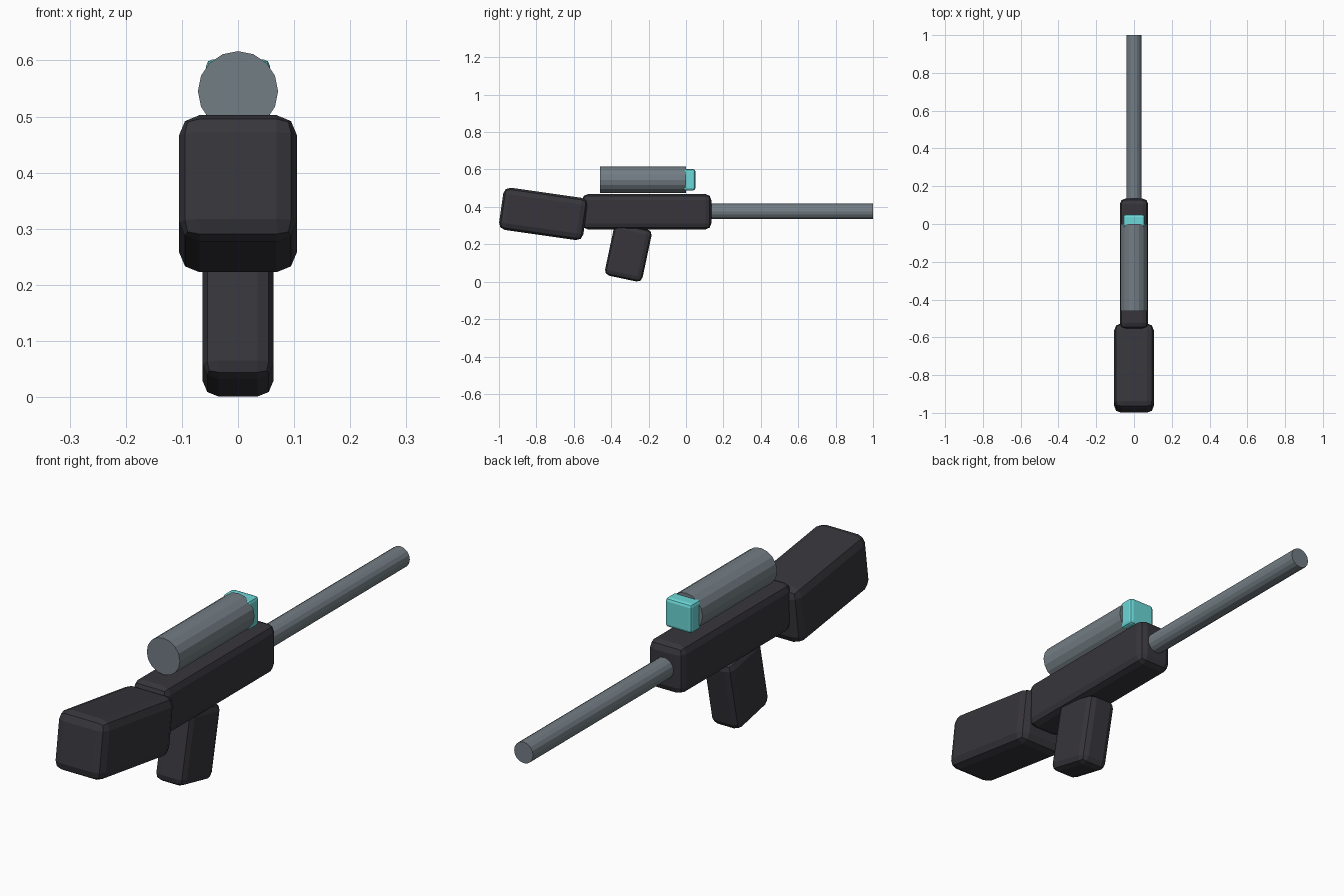
import bpy
import math

if "Cube" in bpy.data.objects:
    bpy.data.objects.remove(bpy.data.objects["Cube"])


def material(name, rgb):
    m = bpy.data.materials.new(name)
    m.diffuse_color = (*rgb, 1.0)
    m.use_nodes = True
    m.node_tree.nodes["Principled BSDF"].inputs["Base Color"].default_value = m.diffuse_color
    return m


DARK = material("dark charcoal", (0.038, 0.036, 0.044))
STEEL = material("steel grey", (0.17, 0.205, 0.23))
TEAL = material("bright teal", (0.15, 0.68, 0.68))


def rounded_box(name, centre, size, tilt, bevel, mat):
    """Box tilted about x, with two-step rounded edges."""
    bpy.ops.mesh.primitive_cube_add(size=1, location=centre)
    ob = bpy.context.object
    ob.name = name
    ob.scale = size
    bpy.ops.object.transform_apply(location=False, rotation=False, scale=True)
    ob.rotation_euler.x = math.radians(tilt)
    mod = ob.modifiers.new("rounded edges", "BEVEL")
    mod.width = bevel
    mod.segments = 2
    ob.data.materials.append(mat)
    return ob


def tube(name, y0, y1, z, radius, mat):
    """Sixteen-sided cylinder running along y."""
    bpy.ops.mesh.primitive_cylinder_add(
        vertices=16, radius=radius, depth=y1 - y0,
        location=(0, (y0 + y1) / 2, z), rotation=(math.pi / 2, 0, 0))
    ob = bpy.context.object
    ob.name = name
    ob.data.materials.append(mat)
    return ob


# Main body, tilted stock and grip
rounded_box("body", (0, -0.21, 0.374), (0.15, 0.69, 0.188), 0, 0.03, DARK)
rounded_box("stock", (0, -0.763, 0.3625), (0.21, 0.455, 0.228), -8.1, 0.036, DARK)
rounded_box("grip", (0, -0.3085, 0.156), (0.126, 0.205, 0.285), -12, 0.028, DARK)

# Barrel and sight tube
tube("barrel", 0.08, 1.0, 0.376, 0.041, STEEL)
tube("sight_tube", -0.46, 0.0, 0.545, 0.0715, STEEL)

# Square lens block on the end of the sight
rounded_box("lens_block", (0, 0.017, 0.545), (0.114, 0.066, 0.114), 0, 0.012, TEAL)
